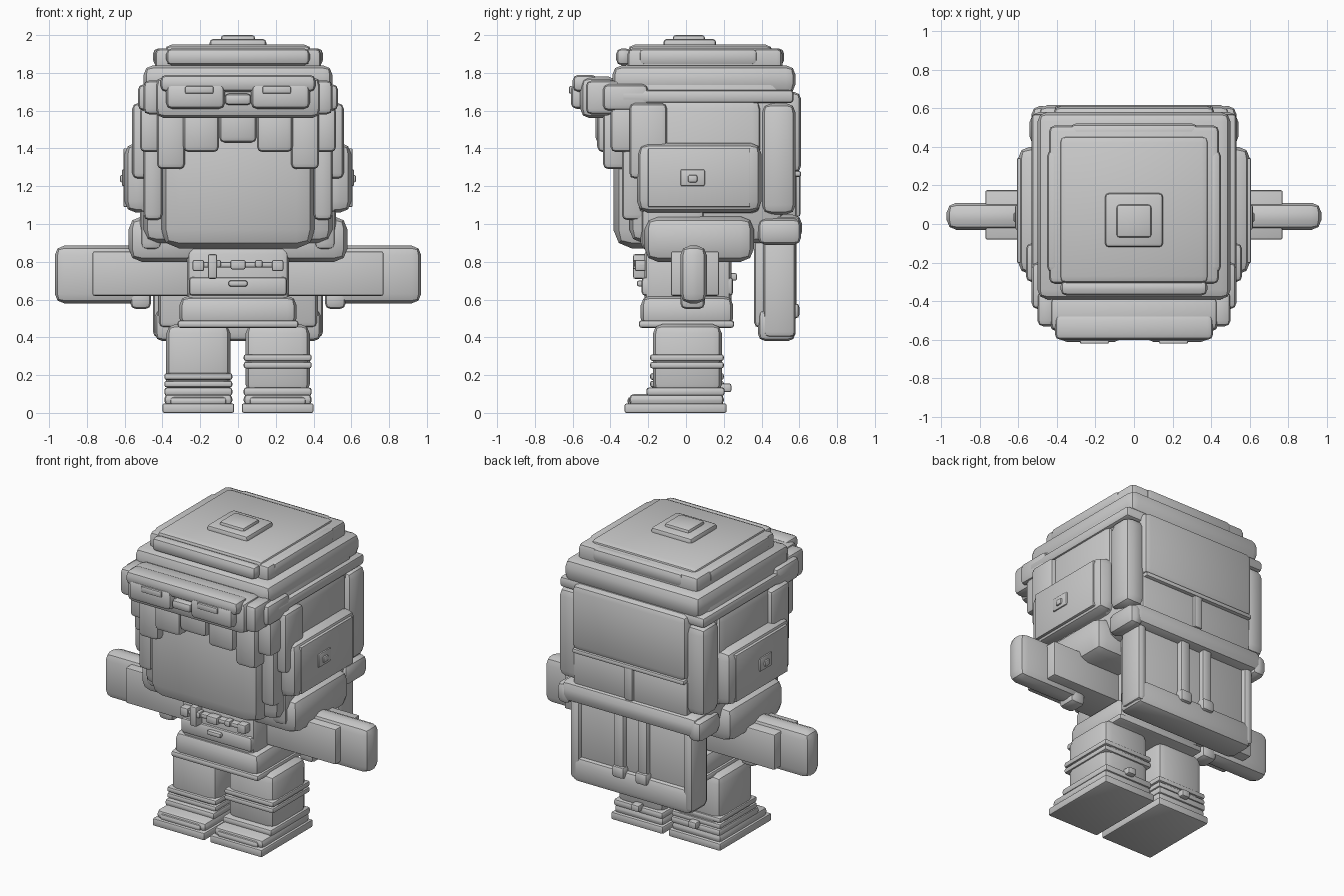
import bpy
import bmesh
from math import radians

default_cube = bpy.data.objects.get("Cube")
if default_cube:
    bpy.data.objects.remove(default_cube, do_unlink=True)

# Single matte grey
grey = bpy.data.materials.new("plain_grey")
grey.use_nodes = True
grey.diffuse_color = (.6, .6, .6, 1)
grey.node_tree.nodes["Principled BSDF"].inputs["Base Color"].default_value = grey.diffuse_color


def box(name, x, y, z, bevel=.03, segments=2):
    """Bevelled block filling the given x, y and z ranges."""
    if not isinstance(x, tuple):
        x = (-x, x)
    bm = bmesh.new()
    bmesh.ops.create_cube(bm, size=1)
    for vert in bm.verts:
        for axis, (low, high) in enumerate((x, y, z)):
            vert.co[axis] = high if vert.co[axis] > 0 else low
    smallest = min(high - low for low, high in (x, y, z))
    bmesh.ops.bevel(bm, geom=bm.edges[:], offset=min(bevel, smallest * .4),
                    segments=segments, profile=.5, affect='EDGES')
    mesh = bpy.data.meshes.new(name)
    bm.to_mesh(mesh)
    bm.free()
    mesh.materials.append(grey)
    part = bpy.data.objects.new(name, mesh)
    bpy.context.collection.objects.link(part)
    bpy.ops.object.select_all(action='DESELECT')
    part.select_set(True)
    bpy.context.view_layer.objects.active = part
    bpy.ops.object.shade_smooth_by_angle(angle=radians(40))
    return part


def pair(name, x, y, z, bevel=.03, segments=2):
    """The same block on the left and on the right."""
    box("left_" + name, x, y, z, bevel, segments)
    box("right_" + name, (-x[1], -x[0]), y, z, bevel, segments)


# Head and face
box("head_core", x=.5, y=(-.3, .52), z=(.9, 1.8), bevel=.07)
box("face", x=.41, y=(-.385, .2), z=(.87, 1.62), bevel=.1)
pair("head_side", x=(.38, .53), y=(-.26, .4), z=(1.05, 1.66), bevel=.05)
pair("temple", x=(.4, .5), y=(-.34, -.2), z=(1.02, 1.6), bevel=.03)
pair("cheek_guard", x=(.4, .52), y=(-.24, .1), z=(.86, 1.3), bevel=.04)
pair("cheek_tuft", x=(.44, .56), y=(-.3, -.1), z=(1.24, 1.64), bevel=.03)

# Ear covers
pair("ear_cover", x=(.44, .6), y=(-.26, .4), z=(1.06, 1.43), bevel=.06)
pair("ear_plate", x=(.5, .606), y=(-.2, .34), z=(1.09, 1.4), bevel=.005)
pair("ear_button", x=(.58, .615), y=(-.03, .1), z=(1.2, 1.29), bevel=.01)
pair("ear_stud", x=(.6, .625), y=(.01, .06), z=(1.22, 1.26), bevel=.01)

# Fringe hanging below the cap
box("fringe_middle", x=.1, y=(-.48, -.34), z=(1.43, 1.62))
pair("fringe_inner", x=(.1, .29), y=(-.47, -.34), z=(1.38, 1.6))
pair("fringe_outer", x=(.28, .43), y=(-.44, -.3), z=(1.29, 1.6))
pair("fringe_corner", x=(.4, .52), y=(-.4, -.22), z=(1.38, 1.62))

# Cap in stepped layers
box("cap_lower_band", x=.53, y=(-.35, .57), z=(1.64, 1.71), bevel=.02)
box("cap_band", x=.5, y=(-.39, .58), z=(1.69, 1.84), bevel=.05)
box("cap_top", x=.44, y=(-.31, .51), z=(1.8, 1.93), bevel=.03)
box("cap_dome", x=.39, y=(-.31, .46), z=(1.84, 1.95), bevel=.04)
pair("cap_side_roll", x=(.38, .45), y=(-.25, .38), z=(1.84, 1.93))
box("cap_front_roll", x=.38, y=(-.37, -.29), z=(1.84, 1.93))
box("cap_back_roll", x=.33, y=(.44, .52), z=(1.84, 1.93))
box("cap_button_base", x=.15, y=(-.12, .16), z=(1.92, 1.98), bevel=.02)
box("cap_button", x=.09, y=(-.07, .1), z=(1.95, 2), bevel=.015)

# Goggles
box("goggle_frame", x=.44, y=(-.56, -.36), z=(1.56, 1.78), bevel=.05)
box("goggle_upper_bar", x=.41, y=(-.6, -.47), z=(1.7, 1.79), bevel=.03)
pair("goggle_lens", x=(.07, .38), y=(-.61, -.5), z=(1.61, 1.74), bevel=.03)
pair("lens_slot", x=(.13, .28), y=(-.62, -.6), z=(1.69, 1.73), bevel=.008)
box("goggle_bridge", x=.07, y=(-.6, -.5), z=(1.63, 1.69), bevel=.02)
pair("goggle_hinge", x=(.4, .5), y=(-.53, -.34), z=(1.58, 1.76), bevel=.03)
pair("goggle_strap", x=(.42, .53), y=(-.44, -.2), z=(1.6, 1.74), bevel=.03)

# Back of the head
pair("back_corner", x=(.38, .54), y=(.4, .58), z=(1.05, 1.64), bevel=.05)
box("back_upper_panel", x=.42, y=(.4, .61), z=(1.27, 1.7), bevel=.04)
box("back_lower_panel", x=.42, y=(.4, .585), z=(1.02, 1.27), bevel=.02)
box("back_center_strip", x=.03, y=(.5, .605), z=(1.04, 1.28), bevel=.01)
box("back_panel_trim", x=.41, y=(.5, .61), z=(1.25, 1.28), bevel=.01)

# Backpack with bedroll, rims and straps
box("bedroll", x=.5, y=(.39, .615), z=(.91, 1.05), bevel=.05)
pair("bedroll_cap", x=(.43, .53), y=(.38, .61), z=(.89, 1.03), bevel=.05)
box("pack_body", x=.42, y=(.36, .55), z=(.45, .95), bevel=.03)
pair("pack_rim", x=(.38, .45), y=(.41, .58), z=(.4, .93), bevel=.03)
box("pack_bottom_roll", x=.44, y=(.38, .58), z=(.38, .55), bevel=.04)
pair("pack_strap", x=(.05, .12), y=(.5, .585), z=(.53, .93), bevel=.015)
pair("strap_tip", x=(.04, .13), y=(.5, .6), z=(.5, .58), bevel=.02)

# Shoulders, torso and hips
pair("shoulder", x=(.2, .58), y=(-.22, .36), z=(.8, 1.04), bevel=.07)
box("torso", x=.27, y=(-.22, .24), z=(.55, .88), bevel=.04)
box("waist_band", x=.26, y=(-.235, .25), z=(.62, .72), bevel=.02)
box("hips", x=.31, y=(-.24, .25), z=(.45, .62), bevel=.05)
box("hip_trim", x=.32, y=(-.25, .255), z=(.45, .49), bevel=.015)

# Chest fittings
box("chest_belt", x=.24, y=(-.26, -.2), z=(.77, .8), bevel=.01)
box("chest_buckle", x=.04, y=(-.28, -.22), z=(.76, .81), bevel=.01)
pair("chest_clip", x=(.09, .13), y=(-.275, -.22), z=(.77, .81), bevel=.01)
pair("chest_clasp", x=(.18, .24), y=(-.27, -.2), z=(.75, .81), bevel=.01)
box("hanging_tag", x=(-.16, -.11), y=(-.28, -.2), z=(.71, .84), bevel=.01)
box("waist_buckle", x=.05, y=(-.26, -.2), z=(.67, .7), bevel=.01)
box("rear_knob", x=.04, y=(.2, .27), z=(.7, .74), bevel=.01)

# Arms held out sideways
pair("sleeve", x=(.24, .77), y=(-.08, .175), z=(.62, .855), bevel=.01)
pair("hand", x=(.5, .97), y=(-.03, .11), z=(.58, .885), bevel=.05)
pair("sleeve_knob", x=(.46, .57), y=(-.03, .1), z=(.55, .66), bevel=.03)

# Legs and boots
pair("leg", x=(.04, .38), y=(-.175, .19), z=(.1, .47), bevel=.05)
pair("sole", x=(.02, .4), y=(-.325, .215), z=(0, .05), bevel=.01)
pair("boot_foot", x=(.03, .39), y=(-.3, .2), z=(.04, .1), bevel=.03)
pair("toe_cap", x=(.06, .36), y=(-.31, -.24), z=(.04, .085), bevel=.02)
pair("ankle_ring", x=(.03, .39), y=(-.21, .205), z=(.09, .135), bevel=.015)
pair("heel_buckle", x=(.18, .24), y=(.18, .24), z=(.11, .155), bevel=.01)

# Boot cuffs sit low on the right leg and high on the left one
for number, height in enumerate((.15, .19)):
    for side, lift in ((-1, 0), (1, .1)):
        ends = sorted((side * .03, side * .39))
        box(f"boot_cuff_{number}", x=tuple(ends), y=(-.19, .2),
            z=(height + lift - .015, height + lift + .02), bevel=.012)
